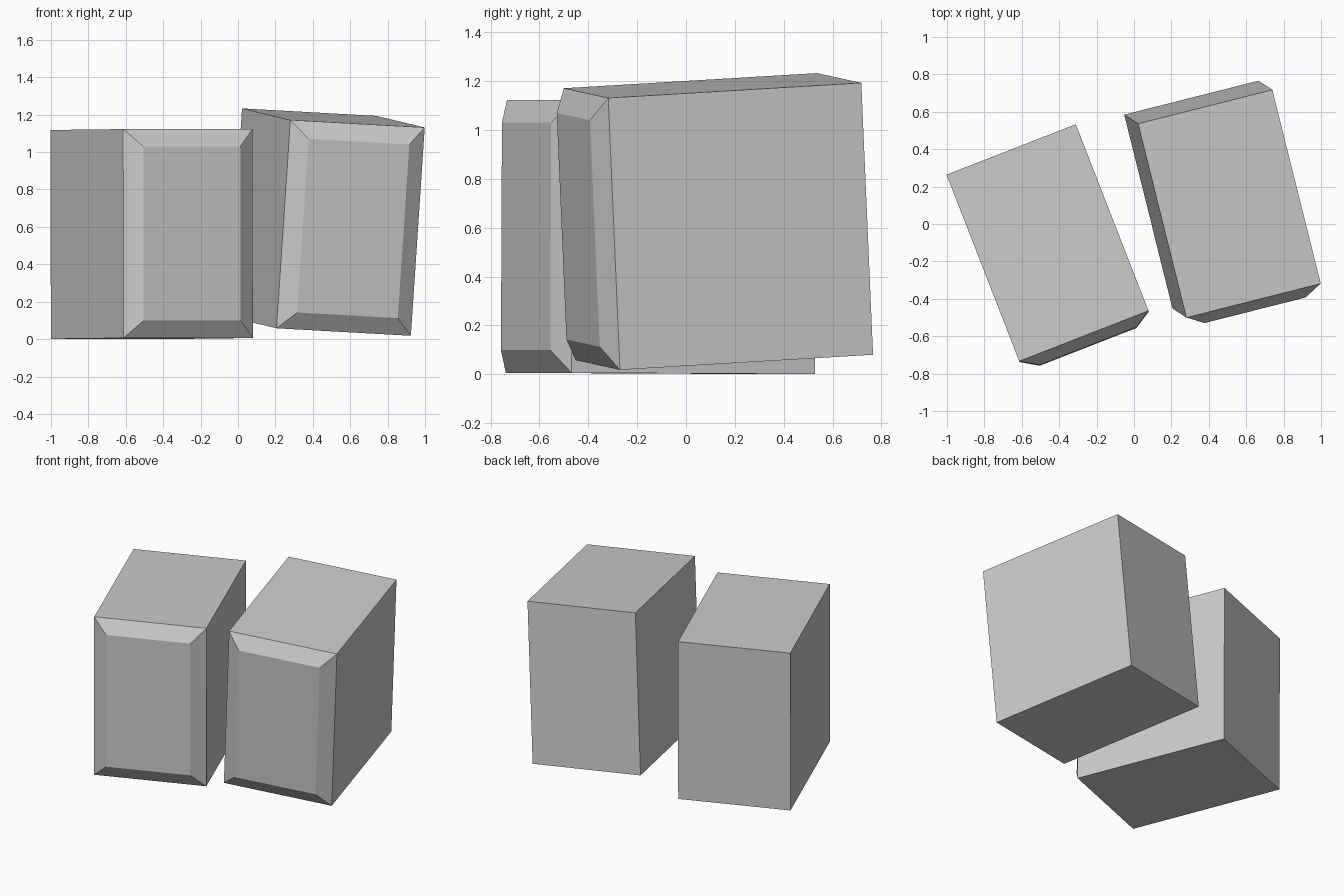
import bpy, bmesh
from mathutils import Matrix, Vector

if "Cube" in bpy.data.objects:
    bpy.data.objects.remove(bpy.data.objects["Cube"])

WIDTH, DEPTH, HEIGHT = 0.742, 1.070, 1.117
INSET, PROUD = 0.093, 0.058


def bevelled_block(name, corner, across, back):
    """Block placed by its front-left-bottom corner, with a raised bevelled front panel."""
    x = Vector(across).normalized()
    z = x.cross(Vector(back)).normalized()
    y = z.cross(x)
    placement = Matrix((x, y, z)).transposed().to_4x4()
    placement.translation = Vector(corner)

    bm = bmesh.new()
    bmesh.ops.create_cube(bm, size=1)
    bmesh.ops.translate(bm, vec=(0.5, 0.5, 0.5), verts=bm.verts)
    bmesh.ops.scale(bm, vec=(WIDTH, DEPTH, HEIGHT), verts=bm.verts)
    bm.normal_update()

    # Raised front panel with sloping borders
    front = [f for f in bm.faces if f.normal.y < -0.9]
    bmesh.ops.inset_region(bm, faces=front, thickness=INSET,
                           use_even_offset=True)
    bmesh.ops.translate(bm, vec=(0, -PROUD, 0), verts=front[0].verts)
    bmesh.ops.recalc_face_normals(bm, faces=bm.faces)

    mesh = bpy.data.meshes.new(name)
    bm.to_mesh(mesh)
    bm.free()
    obj = bpy.data.objects.new(name, mesh)
    obj.matrix_world = placement
    bpy.context.collection.objects.link(obj)
    return obj


# Upright block on the left
bevelled_block("left_block", (-0.612, -0.738, 0.006),
               (0.69, 0.269, 0.0), (-0.39, 1.0, -0.005))

# Tilted block on the right
bevelled_block("right_block", (0.206, -0.452, 0.058),
               (0.72, 0.182, -0.04), (-0.262, 1.033, 0.062))
